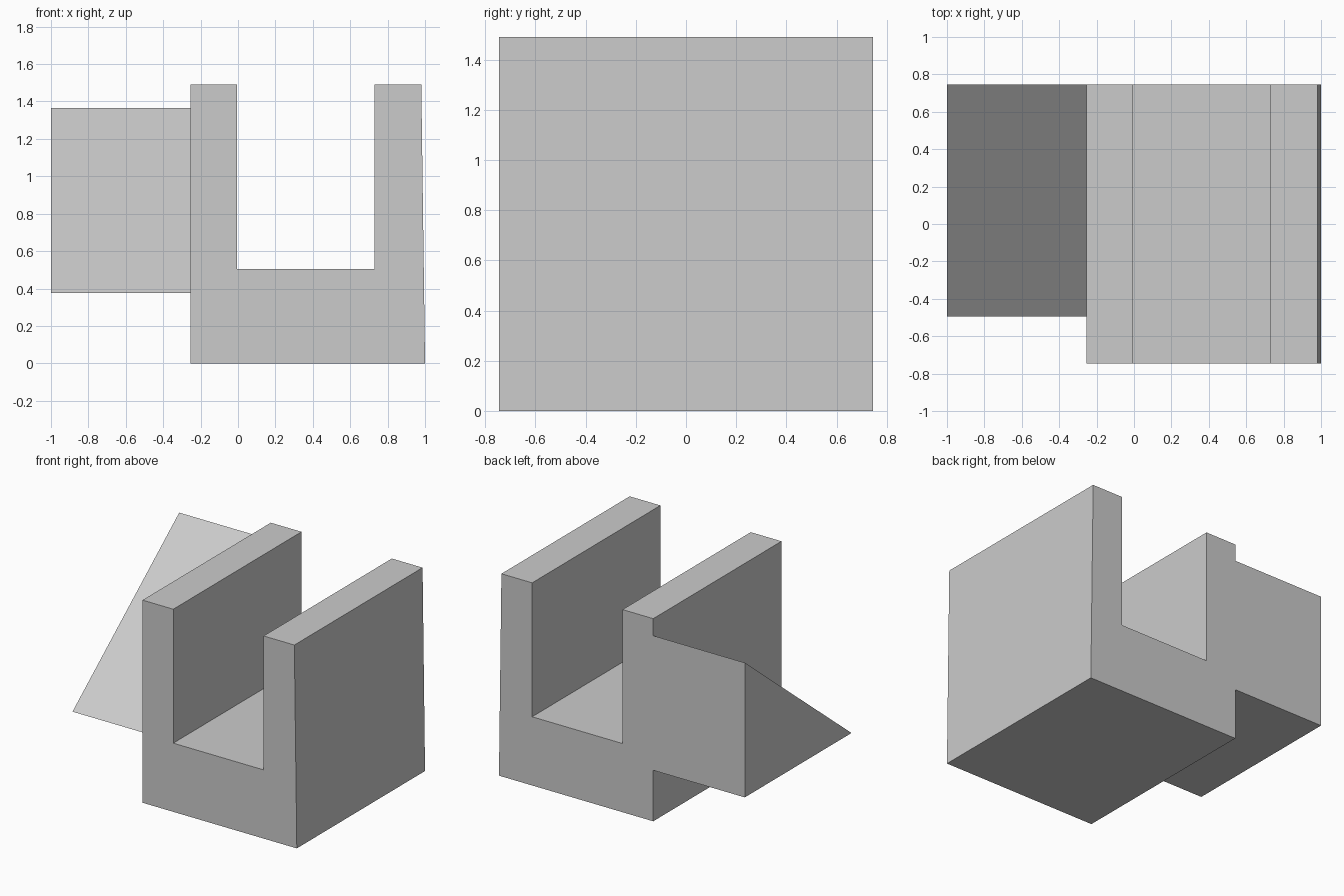
import bpy, bmesh

if "Cube" in bpy.data.objects:
    bpy.data.objects.remove(bpy.data.objects["Cube"])


def extrude_profile(name, points, depth):
    """Make a solid by sweeping a 3D outline along the depth vector."""
    bm = bmesh.new()
    face = bm.faces.new([bm.verts.new(p) for p in points])
    swept = bmesh.ops.extrude_face_region(bm, geom=[face])["geom"]
    verts = [g for g in swept if isinstance(g, bmesh.types.BMVert)]
    bmesh.ops.translate(bm, verts=verts, vec=depth)
    bmesh.ops.recalc_face_normals(bm, faces=bm.faces[:])
    mesh = bpy.data.meshes.new(name)
    bm.to_mesh(mesh)
    bm.free()
    obj = bpy.data.objects.new(name, mesh)
    bpy.context.collection.objects.link(obj)
    return obj


HALF = 0.745
LEFT = -0.255

# U-shaped channel block, right wall leaning very slightly inward
channel = [(LEFT, 0), (1.0, 0), (0.98, 1.49), (0.73, 1.49),
           (0.73, 0.505), (-0.005, 0.505), (-0.005, 1.49), (LEFT, 1.49)]
extrude_profile("channel_block", [(x, -HALF, z) for x, z in channel],
                (0, 2 * HALF, 0))

# Triangular wedge on the left side: flat back and base, sloping to the front
wedge = [(-0.495, 0.375), (HALF, 0.375), (HALF, 1.365)]
extrude_profile("side_wedge", [(-1.0, y, z) for y, z in wedge],
                (LEFT + 1.0, 0, 0))
